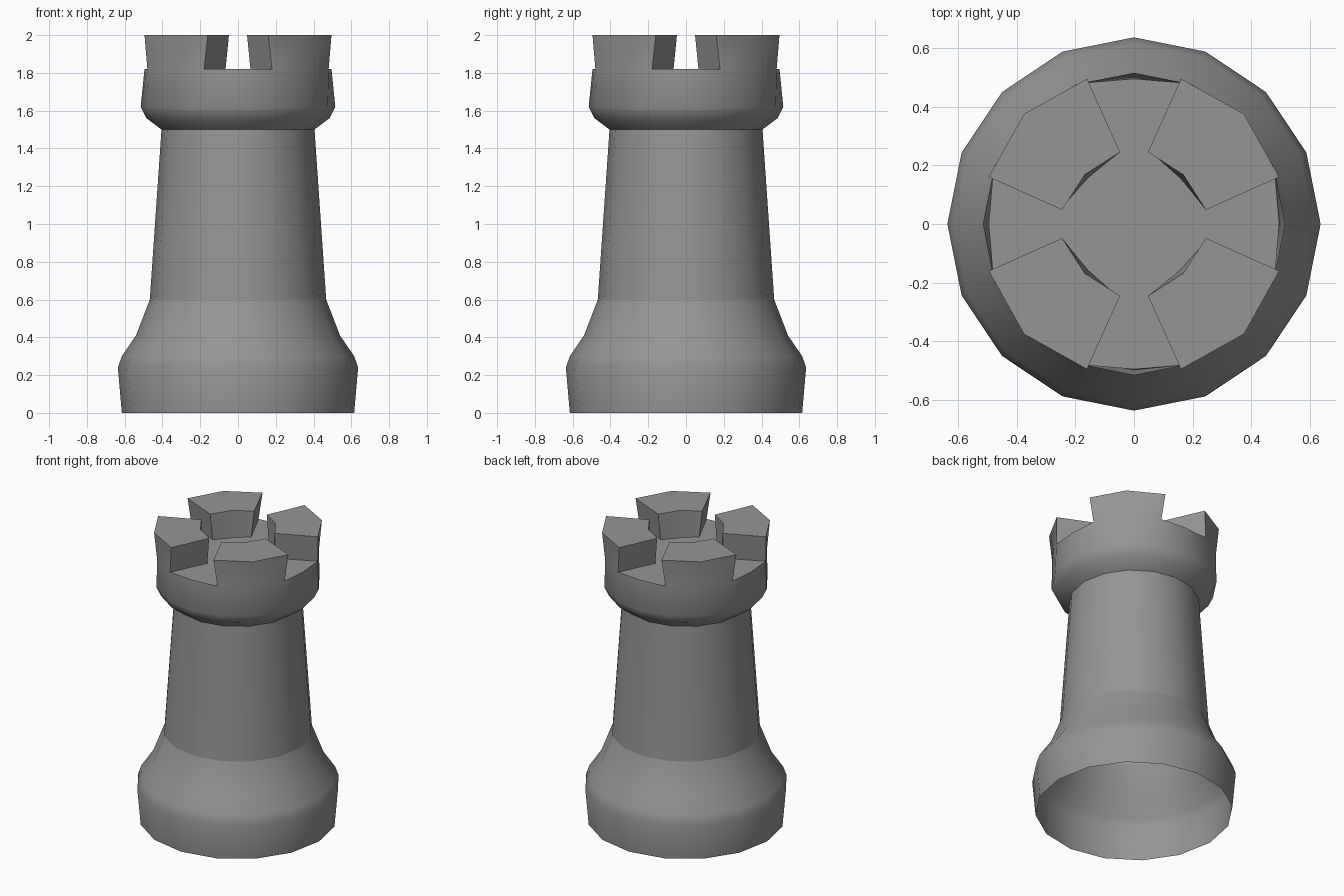
import bpy, bmesh
from math import cos, sin, pi, radians

SIDES = 16

if "Cube" in bpy.data.objects:
    bpy.data.objects.remove(bpy.data.objects["Cube"], do_unlink=True)

grey = bpy.data.materials.new("stone_grey")
grey.use_nodes = True
colour = (0.3, 0.3, 0.3, 1)
grey.diffuse_color = colour
grey.node_tree.nodes["Principled BSDF"].inputs["Base Color"].default_value = colour


def ring(bm, radius, z):
    return [bm.verts.new((radius * cos(2 * pi * i / SIDES),
                          radius * sin(2 * pi * i / SIDES), z)) for i in range(SIDES)]


def bridge(bm, low, high):
    n = len(low)
    for i in range(n):
        j = (i + 1) % n
        bm.faces.new((low[i], low[j], high[j], high[i]))


def turn(bm, profile):
    """Stack rings along a (radius, height) profile and return the last one."""
    rings = [ring(bm, r, z) for r, z in profile]
    for low, high in zip(rings, rings[1:]):
        bridge(bm, low, high)
    return rings[-1]


def finish(bm, name):
    mesh = bpy.data.meshes.new(name)
    bm.to_mesh(mesh)
    bm.free()
    mesh.materials.append(grey)
    obj = bpy.data.objects.new(name, mesh)
    bpy.context.collection.objects.link(obj)
    bpy.ops.object.select_all(action="DESELECT")
    obj.select_set(True)
    bpy.context.view_layer.objects.active = obj
    bpy.ops.object.shade_smooth_by_angle(angle=radians(40))


# Hollow flared base and tapering shaft
for name, profile in (
    ("base", [(0.615, 0), (0.636, 0.24), (0.615, 0.30), (0.54, 0.41), (0.467, 0.60)]),
    ("shaft", [(0.467, 0.60), (0.405, 1.50)]),
):
    bm = bmesh.new()
    turn(bm, profile)
    finish(bm, name)

# Head: bowl, flat floor and four flared battlements
bm = bmesh.new()
bowl = turn(bm, [(0.405, 1.50), (0.485, 1.56), (0.515, 1.62)])


def quarter_points(points, z):
    """Repeat points of one quarter four times round the axis."""
    result = []
    for _ in range(4):
        result += [bm.verts.new((x, y, z)) for x, y in points]
        points = [(-y, x) for x, y in points]
    return result


FLOOR, TOP = 1.82, 2.0
rim = quarter_points([(0.495, 0), (0.48, 0.18), (0.362, 0.362), (0.18, 0.48)], FLOOR)
inner = quarter_points([(0.238, 0.066), (0.157, 0.157), (0.066, 0.238)], FLOOR)
top_out = quarter_points([(0.495, 0.16), (0.375, 0.375), (0.16, 0.495)], TOP)
top_in = quarter_points([(0.245, 0.048), (0.168, 0.168), (0.048, 0.245)], TOP)
bridge(bm, bowl, rim)
bm.faces.new(inner)
for q in range(4):
    a, b = 4 * q, 3 * q
    bm.faces.new((rim[a - 1], rim[a], rim[a + 1], inner[b], inner[b - 1]))
    foot = rim[a + 1:a + 4] + inner[b:b + 3][::-1]
    cap = top_out[b:b + 3] + top_in[b:b + 3][::-1]
    bridge(bm, foot, cap)
    bm.faces.new(cap)
bmesh.ops.recalc_face_normals(bm, faces=bm.faces)
finish(bm, "battlement_head")
